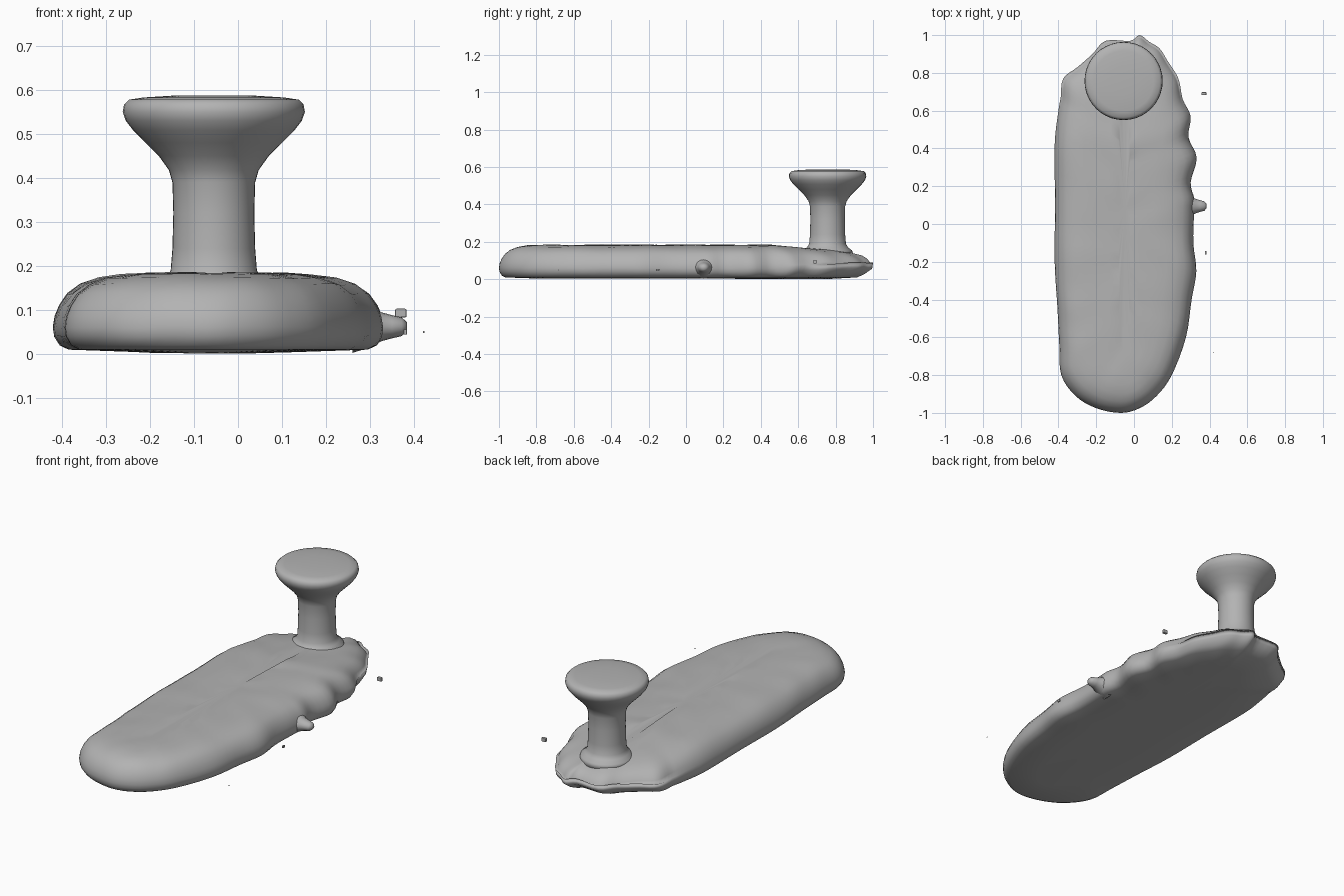
import bpy, bmesh, math
from mathutils import Vector, noise

cube = bpy.data.objects.get("Cube")
if cube:
    bpy.data.objects.remove(cube, do_unlink=True)

grey = bpy.data.materials.new("plain grey")
grey.use_nodes = True
colour = (0.45, 0.45, 0.45, 1)
grey.diffuse_color = colour
grey.node_tree.nodes["Principled BSDF"].inputs["Base Color"].default_value = colour


def loft(name, rings, smooth=True):
    """Skin a list of equally long closed rings and cap both ends."""
    bm = bmesh.new()
    rows = [[bm.verts.new(p) for p in ring] for ring in rings]
    n = len(rows[0])
    for a, b in zip(rows, rows[1:]):
        for i in range(n):
            j = (i + 1) % n
            bm.faces.new((a[i], a[j], b[j], b[i]))
    for row in (rows[0], rows[-1]):
        hub = bm.verts.new(sum((v.co for v in row), Vector()) / n)
        for i in range(n):
            bm.faces.new((row[i], row[(i + 1) % n], hub))
    bmesh.ops.recalc_face_normals(bm, faces=bm.faces)
    mesh = bpy.data.meshes.new(name)
    bm.to_mesh(mesh)
    bm.free()
    mesh.materials.append(grey)
    obj = bpy.data.objects.new(name, mesh)
    bpy.context.collection.objects.link(obj)
    for face in mesh.polygons:
        face.use_smooth = smooth
    return obj


def spline(points, steps):
    """Closed smooth curve through the points."""
    out, n = [], len(points)
    for i in range(n):
        a, b, c, d = (Vector(points[(i + k) % n]) for k in (-1, 0, 1, 2))
        for s in range(steps):
            t = s / steps
            out.append(0.5 * (2 * b + (c - a) * t + (2 * a - 5 * b + 4 * c - d) * t * t
                              + (3 * b - a - 3 * c + d) * t ** 3))
    return out


# Slab outline: wavy edge on the left, smooth edge on the right
left_edge = [(-0.07, -1), (0.03, -0.975), (0.12, -0.91), (0.2, -0.8), (0.275, -0.6),
             (0.305, -0.4), (0.33, -0.25), (0.314, -0.1), (0.318, 0.06), (0.32, 0.13),
             (0.3, 0.22), (0.332, 0.35), (0.288, 0.46), (0.3, 0.57), (0.258, 0.66),
             (0.235, 0.77), (0.18, 0.86), (0.135, 0.93), (0.08, 0.965), (0.03, 1)]
right_edge = [(-0.02, 0.97), (-0.15, 0.97), (-0.22, 0.9), (-0.3, 0.83), (-0.375, 0.77),
              (-0.388, 0.67), (-0.4, 0.6), (-0.42, 0.42), (-0.418, 0.1), (-0.42, -0.2),
              (-0.405, -0.45), (-0.395, -0.65), (-0.385, -0.8), (-0.31, -0.91), (-0.2, -0.975)]
outline = spline(left_edge + right_edge, 4)


def slab_point(p, inset, z):
    x = -0.05 + (p.x + 0.05) * (1 - inset / 0.36)
    y = p.y * (1 - inset)
    back = min(1, max(0, (y - 0.45) / 0.45))
    if z < 0.07:
        z += 0.03 * back * (z - 0.01) / 0.05
        y -= 0.05 * back * (0.06 - z) / 0.05 if z < 0.06 else 0
    else:
        z -= 0.035 * back * z / 0.18
    if z > 0.03:
        z += 0.004 * noise.noise(Vector((x * 9, y * 9, z * 9)))
    return Vector((x, y, z))


section = [(0.2, 0.004), (0.035, 0.01), (0.015, 0.02), (0.003, 0.04), (0, 0.06), (0.004, 0.085),
           (0.014, 0.11), (0.032, 0.137), (0.06, 0.158), (0.1, 0.172), (0.15, 0.18),
           (0.21, 0.183), (0.28, 0.184), (0.33, 0.184)]
loft("slab", [[slab_point(p, d, z) for p in outline] for d, z in section])


# Post with a flared foot and a mushroom cap
def lathe(name, centre, profile, sides=40):
    rings = []
    for r, z in profile:
        rings.append([(centre[0] + r * math.cos(math.tau * i / sides),
                       centre[1] + r * math.sin(math.tau * i / sides), z) for i in range(sides)])
    return loft(name, rings)


lathe("post_and_cap", (-0.055, 0.757),
      [(0.14, 0.13), (0.13, 0.155), (0.11, 0.17), (0.098, 0.19), (0.094, 0.24), (0.092, 0.32),
       (0.094, 0.39), (0.102, 0.418), (0.125, 0.45), (0.155, 0.48), (0.183, 0.508),
       (0.2, 0.53), (0.207, 0.55), (0.204, 0.567), (0.193, 0.578), (0.16, 0.583), (0.08, 0.588)])

# Nub sticking out of the left edge
nub = []
for x, r in [(0.26, 0.07), (0.3, 0.055), (0.325, 0.039), (0.35, 0.031), (0.372, 0.025), (0.384, 0.012)]:
    nub.append([(x, 0.095 + r * math.cos(math.tau * i / 16),
                 0.062 + 0.85 * r * math.sin(math.tau * i / 16)) for i in range(16)])
loft("side_nub", nub)

# Loose crumbs beside the slab
crumbs = [((0.37, 0.69, 0.093), (0.026, 0.016, 0.02)),
          ((0.38, -0.152, 0.05), (0.008, 0.018, 0.012)),
          ((0.422, -0.68, 0.05), (0.004, 0.004, 0.004))]
for number, (place, size) in enumerate(crumbs, 1):
    bpy.ops.mesh.primitive_cube_add(size=1, location=place)
    crumb = bpy.context.object
    crumb.name = f"crumb_{number}"
    crumb.scale = size
    crumb.data.materials.append(grey)
    bevel = crumb.modifiers.new("rounding", "BEVEL")
    bevel.width = 0.15
    bevel.segments = 2
